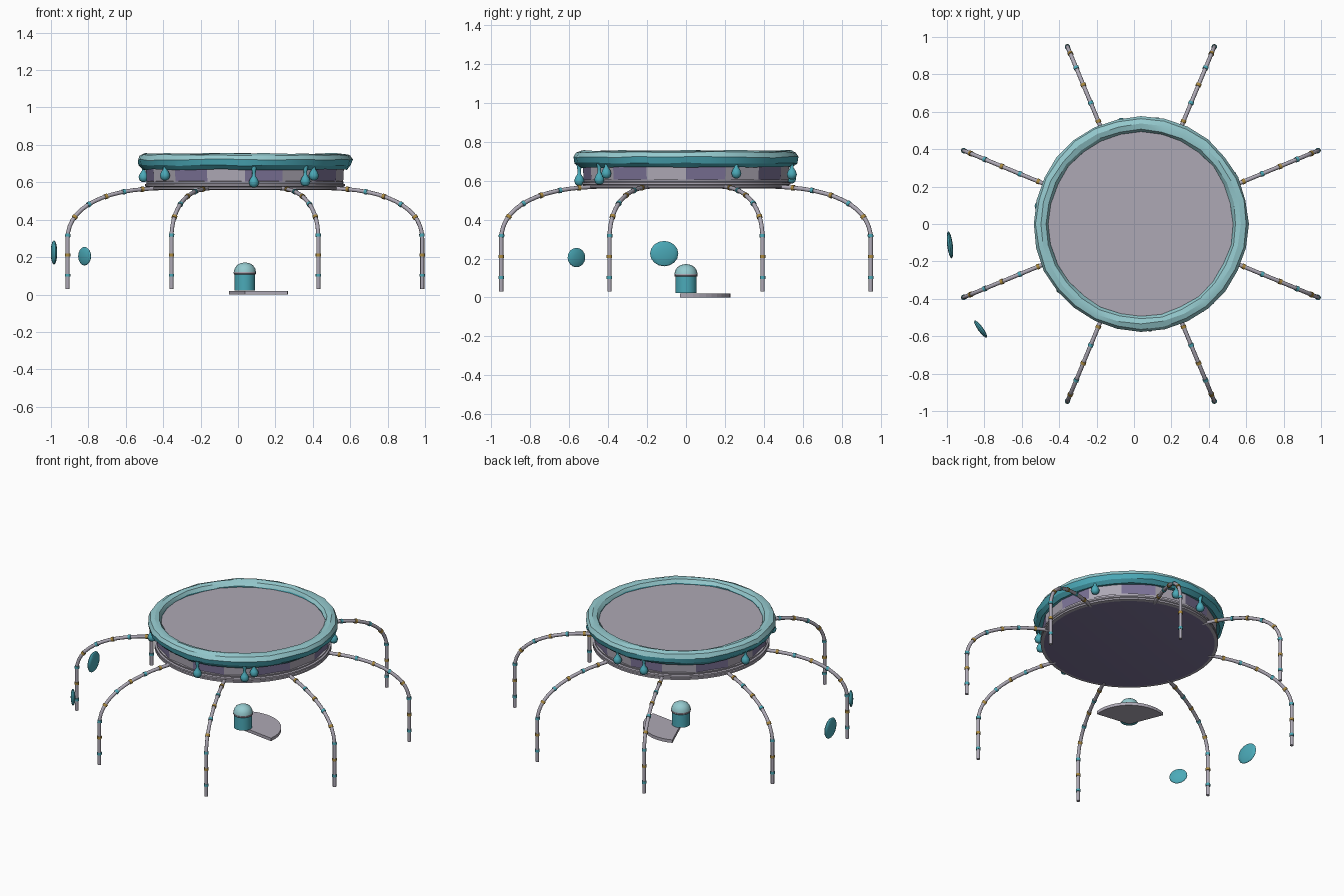
import bpy, bmesh, math, random
from mathutils import Vector, Matrix
from mathutils.geometry import interpolate_bezier

cube = bpy.data.objects.get("Cube")
if cube:
    bpy.data.objects.remove(cube)
random.seed(4)
CX = 0.037                      # the platform is a little off centre in x
UP = Vector((0, 0, 1))


def material(name, r, g, b):
    m = bpy.data.materials.new(name)
    m.use_nodes = True
    m.diffuse_color = (r, g, b, 1)
    m.node_tree.nodes["Principled BSDF"].inputs["Base Color"].default_value = (r, g, b, 1)
    return m


teal = material("teal", .07, .40, .48)
pale_teal = material("pale teal", .30, .59, .62)
silver = material("silver", .42, .395, .46)
violet = material("violet", .20, .17, .31)
gold = material("gold", .42, .26, .05)


def finish(name, bm, mats, loc=(CX, 0, 0), smooth=None):
    bmesh.ops.recalc_face_normals(bm, faces=bm.faces)
    mesh = bpy.data.meshes.new(name)
    bm.to_mesh(mesh)
    bm.free()
    for m in mats:
        mesh.materials.append(m)
    ob = bpy.data.objects.new(name, mesh)
    ob.location = loc
    bpy.context.collection.objects.link(ob)
    if smooth:
        bpy.ops.object.select_all(action='DESELECT')
        ob.select_set(True)
        bpy.context.view_layer.objects.active = ob
        bpy.ops.object.shade_smooth_by_angle(angle=math.radians(smooth))
    return ob


def lathe(bm, profile, segments, closed=False, wobble=0):
    """Turn an (r, z) profile about z and cap its open ends."""
    rings = []
    for i in range(segments):
        a = math.tau * i / segments
        ring = []
        for r, z in profile:
            r2, z2 = (v + random.uniform(-wobble, wobble) for v in (r, z))
            ring.append(bm.verts.new((r2 * math.cos(a), r2 * math.sin(a), z2)))
        rings.append(ring)
    n = len(profile)
    for i in range(segments):
        p, q = rings[i], rings[(i + 1) % segments]
        for j in range(n if closed else n - 1):
            k = (j + 1) % n
            bm.faces.new((p[j], q[j], q[k], p[k]))
    if not closed:
        bm.faces.new([ring[0] for ring in rings])
        bm.faces.new([ring[-1] for ring in rings])


# Stepped platform base, violet underneath
bm = bmesh.new()
lathe(bm, [(.515, .56), (.535, .563), (.535, .573), (.528, .576), (.535, .58),
           (.535, .59), (.525, .594), (.528, .605), (.51, .607)], 48)
for f in bm.faces:
    f.material_index = int(f.normal.z < -.9 or len(f.verts) > 4 and f.calc_center_median().z < .57)
finish("platform_base", bm, [silver, violet], smooth=30)

# Side wall of alternating panels
bm = bmesh.new()
lathe(bm, [(.525, .60), (.53, .69)], 16)
for f in bm.faces:
    c = f.calc_center_median()
    sector = int((math.atan2(c.y, c.x) % math.tau) / (math.tau / 16))
    f.material_index = sector % 2
finish("wall_panels", bm, [violet, silver])

# Flat deck
bm = bmesh.new()
bmesh.ops.create_circle(bm, cap_ends=True, segments=64, radius=.51,
                        matrix=Matrix.Translation((0, 0, .722)))
finish("deck", bm, [silver])

# Uneven soft rim, paler on its upper faces
bm = bmesh.new()
lathe(bm, [(.492, .70), (.493, .728), (.507, .747), (.535, .754), (.562, .745),
           (.575, .72), (.568, .69), (.545, .668), (.515, .675)], 28, True, .004)
bm.normal_update()
bmesh.ops.recalc_face_normals(bm, faces=bm.faces)
for f in bm.faces:
    f.material_index = int(f.calc_center_median().z > .722)
finish("rim", bm, [teal, pale_teal], smooth=22)

# Drips hanging from the rim: angle in degrees, height of the drop
for i, (angle, z) in enumerate([(-85, .60), (-54, .606), (-48, .637), (28, .638),
                                (81, .632), (101, .612), (170, .628), (219, .637)]):
    bm = bmesh.new()
    lathe(bm, [(.008, z - .027), (.022, z - .018), (.027, z), (.021, z + .017),
               (.01, z + .033), (.009, z + .05), (.018, .70)], 10)
    a = math.radians(angle)
    finish(f"drip_{i + 1}", bm, [teal], (CX + .55 * math.cos(a), .55 * math.sin(a), 0), 50)


def tube(bm, path, radius, sides, index=0):
    """Sweep a round section along a path lying in the xz plane."""
    rings = []
    for i, p in enumerate(path):
        t = (path[min(i + 1, len(path) - 1)] - path[max(i - 1, 0)]).normalized()
        side = Vector((0, 1, 0))
        across = t.cross(side)
        rings.append([bm.verts.new(p + radius * (math.cos(a) * side + math.sin(a) * across))
                      for a in (math.tau * k / sides for k in range(sides))])
    faces = [bm.faces.new((p[k], p[(k + 1) % sides], q[(k + 1) % sides], q[k]))
             for p, q in zip(rings, rings[1:]) for k in range(sides)]
    faces += [bm.faces.new(rings[0]), bm.faces.new(rings[-1])]
    for f in faces:
        f.material_index = index


def along(path, distance):
    for p, q in zip(path, path[1:]):
        d = (q - p).length
        if distance <= d:
            return p.lerp(q, distance / d), (q - p).normalized()
        distance -= d
    return path[-1], (path[-1] - path[-2]).normalized()


# Eight arched legs with teal and gold bands
foot, knee, hip = Vector((1.026, 0, .03)), Vector((1.026, 0, .30)), Vector((.50, 0, .568))
arch = interpolate_bezier(knee, Vector((1.026, 0, .45)), Vector((.85, 0, .56)), hip, 14)
leg_path = [foot] + list(arch)
for n in range(8):
    bm = bmesh.new()
    tube(bm, leg_path, .011, 10)
    for k in range(8):
        p, t = along(leg_path, .073 + .107 * k)
        tube(bm, [p - t * .008, p + t * .008], .0145, 10, 1 + k % 2)
    bm.transform(Matrix.Rotation(math.radians(22.5 + 45 * n), 4, 'Z'))
    finish(f"leg_{n + 1}", bm, [silver, teal, gold], smooth=40)

# Fan-shaped step on the ground
bm = bmesh.new()
outline = [(0, 0)] + [(.23 * math.cos(a), .23 * math.sin(a))
                      for a in (math.radians(-8 + 120 * k / 14) for k in range(15))]
fan = bm.faces.new([bm.verts.new((x, y, 0)) for x, y in outline])
top = bmesh.ops.extrude_face_region(bm, geom=[fan])
bmesh.ops.translate(bm, vec=UP * .02,
                    verts=[v for v in top["geom"] if isinstance(v, bmesh.types.BMVert)])
finish("fan_step", bm, [silver])

# Small domed post: body, collar and cap
for name, mat, profile in [
        ("post_body", teal, [(.055, .022), (.055, .11)]),
        ("post_collar", silver, [(.057, .108), (.06, .112), (.06, .12), (.057, .123)]),
        ("post_cap", pale_teal, [(.059, .12), (.056, .137), (.044, .156), (.025, .167), (.006, .171)])]:
    bm = bmesh.new()
    lathe(bm, profile, 16)
    finish(name, bm, [mat], smooth=35)

# Two floating lens-shaped discs
for name, loc, size, turn in [("large_disc", (-.984, -.112, .225), (.015, .073, .065), 7),
                              ("small_disc", (-.82, -.562, .205), (.014, .056, .05), 36)]:
    bm = bmesh.new()
    bmesh.ops.create_uvsphere(bm, u_segments=16, v_segments=8, radius=1,
                              matrix=Matrix.Rotation(math.pi / 2, 4, 'Y'))
    bm.transform(Matrix.Rotation(math.radians(turn), 4, 'Z') @ Matrix.Diagonal((*size, 1)))
    finish(name, bm, [teal], loc, 30)
